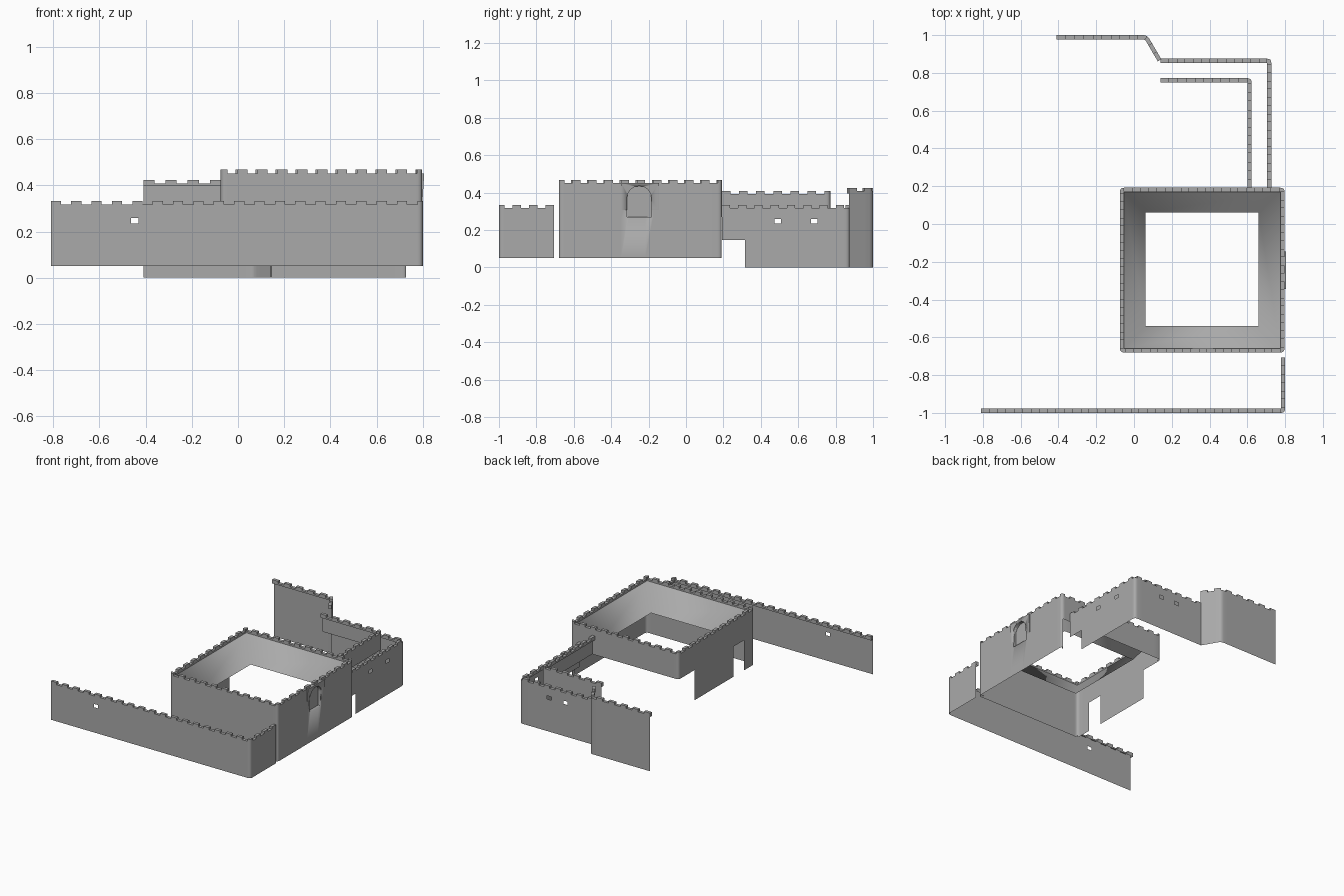
import bpy, bmesh, math
from mathutils import Vector

if "Cube" in bpy.data.objects:
    bpy.data.objects.remove(bpy.data.objects["Cube"])

stone = bpy.data.materials.new("grey stone")
stone.diffuse_color = (0.4, 0.4, 0.4, 1)
stone.use_nodes = True
stone.node_tree.nodes["Principled BSDF"].inputs["Base Color"].default_value = stone.diffuse_color
LIP = 0.012  # how far the coping hangs down on the inner side


def finish(bm, name, angle=40):
    bmesh.ops.recalc_face_normals(bm, faces=bm.faces)
    me = bpy.data.meshes.new(name)
    bm.to_mesh(me)
    bm.free()
    me.materials.append(stone)
    ob = bpy.data.objects.new(name, me)
    bpy.context.collection.objects.link(ob)
    bpy.ops.object.select_all(action='DESELECT')
    ob.select_set(True)
    bpy.context.view_layer.objects.active = ob
    bpy.ops.object.shade_smooth_by_angle(angle=math.radians(angle))
    return ob


def rounded(path, closed, r=0.022, n=4):
    # replace the path corners by small curves
    out = []
    for i, p in enumerate(path):
        p = Vector(p)
        if not closed and i in (0, len(path) - 1):
            out.append(p)
            continue
        a = p + (Vector(path[i - 1]) - p).normalized() * r
        b = p + (Vector(path[(i + 1) % len(path)]) - p).normalized() * r
        for k in range(n + 1):
            t = k / n
            out.append(a * (1 - t) ** 2 + p * 2 * t * (1 - t) + b * t * t)
    return out


def wall(name, path, bottom, gap_z, top_z, closed=False, holes=(), marks=(),
         levels=(), solid=lambda x, y, z: True, thick=0.022, pitch=0.086, sheet=True):
    """Battlemented wall along an outer path; interior lies on the left.
    holes: (x, y, z, width, height). sheet: thin skin below a thick coping."""
    pts = rounded(path, closed)
    line = pts + [pts[0]] if closed else pts
    seg = [(b - a).length for a, b in zip(line, line[1:])]
    acc = [sum(seg[:i]) for i in range(len(seg) + 1)]
    length = acc[-1]
    n = round(length / pitch)
    pitch = length / (n if closed else n - 0.5)

    def locate(x, y):
        best = None
        for a, b, s, l in zip(line, line[1:], acc, seg):
            t = min(max((Vector((x, y)) - a).dot(b - a) / l, 0), l)
            d = (a + (b - a) * (t / l) - Vector((x, y))).length
            if best is None or d < best[0]:
                best = (d, s + t)
        return best[1]

    def normal(i):
        d = (line[i + 1] - line[i]).normalized()
        return Vector((-d.y, d.x))

    def place(s):
        for i, l in enumerate(seg):
            if s <= acc[i + 1] + 1e-6:
                break
        p = line[i].lerp(line[i + 1], min(1, (s - acc[i]) / l))
        m = normal(i)
        near = i if abs(s - acc[i]) < 1e-4 else i + 1 if abs(s - acc[i + 1]) < 1e-4 else None
        if near is not None and (closed or 0 < near < len(seg)):
            m1, m2 = normal((near - 1) % len(seg)), normal(near % len(seg))
            m = (m1 + m2).normalized()
            m /= max(0.5, m.dot(m1))
        return p, p + m * thick

    spans = [(locate(h[0], h[1]), h) for h in holes]
    stations = set(acc) | {locate(*m) for m in marks}
    stations |= {k * pitch / 2 for k in range(2 * n + 1) if k * pitch / 2 < length}
    for s, h in spans:
        stations |= {s - h[3] / 2, s + h[3] / 2}
    ss = []
    for s in sorted(stations):
        if not ss or s - ss[-1] > 2e-4:
            ss.append(s)
    if closed and length - ss[-1] < 1e-3:
        ss.pop()
    zs = {bottom, gap_z - LIP, gap_z, top_z} | set(levels)
    for h in holes:
        zs |= {h[2] - h[4] / 2, h[2] + h[4] / 2}
    zs = sorted(zs)
    cols = [place(s) for s in ss]
    N, Z = len(ss), len(zs) - 1
    C = N if closed else N - 1

    def full(i, j):
        if j < 0 or j >= Z or (not closed and not 0 <= i < C):
            return False
        i %= C
        s = (ss[i] + (ss[i + 1] if i + 1 < N else length)) / 2
        z = (zs[j] + zs[j + 1]) / 2
        if z > gap_z and int(2 * s / pitch) % 2:
            return False
        if any(abs(s - c) < h[3] / 2 and abs(z - h[2]) < h[4] / 2 for c, h in spans):
            return False
        p = place(s)[0]
        return solid(p.x, p.y, z)

    bm = bmesh.new()
    vs = {}

    def v(i, j, k):
        key = (i % N, j, k)
        if key not in vs:
            vs[key] = bm.verts.new((*cols[i % N][k], zs[j]))
        return vs[key]

    for i in range(C):
        for j in range(Z):
            if not full(i, j):
                continue
            thin = sheet and zs[j] < gap_z - LIP - 1e-5
            for k in (0,) if thin else (0, 1):
                bm.faces.new([v(i, j, k), v(i + 1, j, k), v(i + 1, j + 1, k), v(i, j + 1, k)])
            if thin:
                continue
            for di, e in ((-1, i), (1, i + 1)):
                if not full(i + di, j):
                    bm.faces.new([v(e, j, 0), v(e, j, 1), v(e, j + 1, 1), v(e, j + 1, 0)])
            for dj, e in ((-1, j), (1, j + 1)):
                if not full(i, j + dj):
                    bm.faces.new([v(i, e, 0), v(i + 1, e, 0), v(i + 1, e, 1), v(i, e, 1)])
    return finish(bm, name)


# front curtain wall
wall("front_wall", [(-0.81, -1), (0.8, -1), (0.8, -0.707)], 0.05, 0.317, 0.333,
     holes=[(-0.447, -1, 0.246, 0.034, 0.024)])


# square keep: north side and parts of the west side are open below the walkway
def keep_solid(x, y, z):
    if z > 0.27:
        return True
    if y > 0.165 and x < 0.785:
        return False
    if x < -0.055:
        return y < -0.56 or -0.44 < y < 0.01
    return True


keep = wall("keep_wall", [(-0.075, -0.68), (0.797, -0.68), (0.797, 0.192), (-0.075, 0.192)],
            0.05, 0.452, 0.468, closed=True, levels=[0.27], solid=keep_solid, pitch=0.0865,
            marks=[(-0.075, -0.56), (-0.075, -0.44), (-0.075, 0.01)], sheet=False)

# keep walkway sloping from the parapet down to the square opening
bm = bmesh.new()
rings = []
for x0, x1, y0, y1, z in ((-0.053, 0.775, -0.658, 0.17, 0.44),
                          (0.06, 0.66, -0.54, 0.06, 0.28)):
    rings.append([bm.verts.new(c) for c in ((x0, y0, z), (x1, y0, z), (x1, y1, z), (x0, y1, z))])
for a, b in zip(rings, rings[1:]):
    for i in range(4):
        j = (i + 1) % 4
        bm.faces.new([a[i], a[j], b[j], b[i]])
finish(bm, "keep_walkway", 180)


# arched niche on the east side with a slightly raised, tapering surround
def prism(name, outline, x0, x1):
    # outline points are (y, z) or (y, z, own front x)
    bm = bmesh.new()
    a = [bm.verts.new((x0, p[0], p[1])) for p in outline]
    b = [bm.verts.new((p[2] if len(p) > 2 else x1, p[0], p[1])) for p in outline]
    bm.faces.new(a)
    bm.faces.new(b)
    for i in range(len(a)):
        j = (i + 1) % len(a)
        bm.faces.new([a[i], a[j], b[j], b[i]])
    return finish(bm, name)


arch = [(-0.315, 0.27), (-0.185, 0.27)]
arch += [(-0.25 + 0.065 * math.cos(math.pi * k / 16), 0.37 + 0.065 * math.sin(math.pi * k / 16))
         for k in range(17)]
cutter = prism("niche_cutter", arch, 0.777, 0.85)
surround = prism("niche_surround", [(-0.345, 0.30, 0.7965), (-0.145, 0.30, 0.7965),
                                    (-0.145, 0.452), (-0.345, 0.452)], 0.79, 0.806)
for ob in (keep, surround):
    mod = ob.modifiers.new("niche", 'BOOLEAN')
    mod.operation, mod.solver, mod.object = 'DIFFERENCE', 'EXACT', cutter
    bpy.context.view_layer.objects.active = ob
    bpy.ops.object.modifier_apply(modifier="niche")
bpy.data.objects.remove(cutter)

# thin the keep wall to its outer skin below the coping
bm = bmesh.new()
bm.from_mesh(keep.data)
inner = []
for f in bm.faces:
    c = f.calc_center_median()
    inside = -0.0755 < c.x - 0.021 < 0.7555 and -0.6595 < c.y < 0.1715
    jamb = c.x < -0.054 and abs(f.normal.y) > 0.9 and -0.6 < c.y < 0.1 and c.z < 0.27
    if c.z < 0.439 and (inside or jamb or (f.normal.z < -0.9 and c.z < 0.3)):
        inner.append(f)
bmesh.ops.delete(bm, geom=inner, context='FACES')
bm.to_mesh(keep.data)
bm.free()

# rear outer wall with window openings, raised bottom next to the keep
wall("rear_outer_wall", [(0.727, 0.192), (0.727, 0.875), (0.14, 0.875)], 0.0, 0.317, 0.333,
     holes=[(0.727, 0.49, 0.246, 0.036, 0.024), (0.727, 0.685, 0.246, 0.036, 0.024),
            (0.49, 0.875, 0.246, 0.036, 0.024), (0.36, 0.875, 0.246, 0.036, 0.024)],
     marks=[(0.727, 0.315)], levels=[0.148],
     solid=lambda x, y, z: y > 0.315 or z > 0.148)

# rear inner parapet
wall("rear_inner_parapet", [(0.622, 0.192), (0.622, 0.772), (0.14, 0.772)], 0.27, 0.392, 0.408)

# taller rear corner wall
wall("rear_tall_wall", [(0.145, 0.872), (0.07, 1.0), (-0.41, 1.0)], 0.0, 0.408, 0.424)
